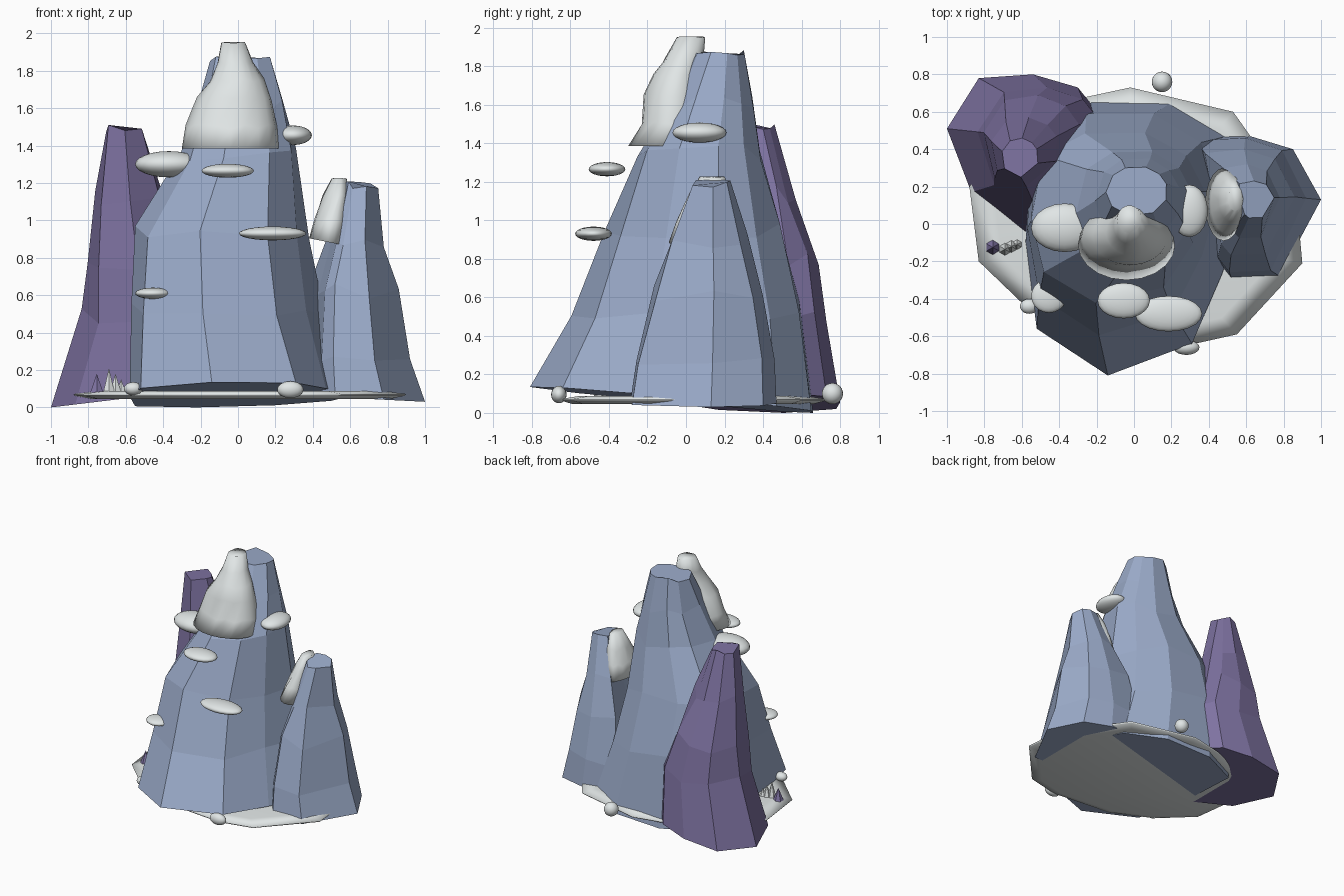
import bpy
import bmesh
import random
from math import cos, sin, tau, hypot

random.seed(4)
if "Cube" in bpy.data.objects:
    bpy.data.objects.remove(bpy.data.objects["Cube"], do_unlink=True)


def material(name, color):
    mat = bpy.data.materials.new(name)
    mat.use_nodes = True
    mat.diffuse_color = (*color, 1)
    mat.node_tree.nodes["Principled BSDF"].inputs["Base Color"].default_value = (*color, 1)
    return mat


blue = material("blue_rock", (0.33, 0.41, 0.59))
purple = material("purple_rock", (0.21, 0.17, 0.36))
snow = material("snow_white", (0.75, 0.79, 0.79))


def finish(bm, name, mat, smooth):
    bmesh.ops.recalc_face_normals(bm, faces=bm.faces)
    mesh = bpy.data.meshes.new(name)
    for face in bm.faces:
        face.smooth = smooth
    bm.to_mesh(mesh)
    bm.free()
    mesh.materials.append(mat)
    obj = bpy.data.objects.new(name, mesh)
    bpy.context.collection.objects.link(obj)
    return obj


def bounds(outline):
    xs, ys = zip(*outline)
    return min(xs), max(xs), min(ys), max(ys)


def loft(name, outline, levels, mat, tilt=(0, 0), rough=0, rounding=0, smooth=False):
    """Stack copies of the outline, each fitted to (z, x0, x1, y0, y1)."""
    bx0, bx1, by0, by1 = bounds(outline)
    bm = bmesh.new()
    rings = []
    last = len(levels) - 1
    for i, (z, x0, x1, y0, y1) in enumerate(levels):
        ring = []
        blend = min(1, rounding * i / last)
        for px, py in outline:
            u = 2 * (px - bx0) / (bx1 - bx0) - 1
            v = 2 * (py - by0) / (by1 - by0) - 1
            scale = 1 - blend + blend / hypot(u, v)
            x = (x0 + x1) / 2 + u * scale * (x1 - x0) / 2
            y = (y0 + y1) / 2 + v * scale * (y1 - y0) / 2
            h = z
            if i == 0:
                h += tilt[0] * x + tilt[1] * y
            else:
                h += random.uniform(-rough, rough) * (0.4 if i == last else 1)
            ring.append(bm.verts.new((x, y, h)))
        rings.append(ring)
    n = len(outline)
    for low, high in zip(rings, rings[1:]):
        for k in range(n):
            j = (k + 1) % n
            bm.faces.new((low[k], low[j], high[j], high[k]))
    bm.faces.new(rings[0][::-1])
    bm.faces.new(rings[-1])
    return finish(bm, name, mat, smooth)


def mountain(name, outline, base_z, levels, mat, tilt, rounding):
    loft(name, outline, [(base_z, *bounds(outline))] + levels, mat, tilt, 0.05, rounding)


# Rock peaks
mountain("main_peak",
         [(-.14, -.81), (.31, -.64), (.47, -.27), (.62, .15), (.5, .47),
          (.2, .65), (-.22, .66), (-.55, .5), (-.58, -.1), (-.52, -.56)],
         .065,
         [(.53, -.57, .47, -.6, .6), (.94, -.55, .39, -.43, .5),
          (1.35, -.31, .32, -.26, .4), (1.6, -.21, .25, -.1, .36),
          (1.87, -.15, .18, .04, .31)],
         blue, (.025, -.09), 1.2)

mountain("left_peak",
         [(1, .13), (.85, .4), (.62, .47), (.3, .47), (.42, .1),
          (.45, -.2), (.52, -.29), (.78, -.28)],
         .08,
         [(.28, .32, .92, -.26, .46), (.62, .36, .86, -.17, .4),
          (.9, .46, .78, -.08, .32), (1.19, .55, .75, .03, .23)],
         blue, (-.05, 0), .5)

mountain("right_peak",
         [(-1, .51), (-.83, .78), (-.54, .8), (-.3, .73), (-.18, .58),
          (-.3, .28), (-.57, -.06), (-.87, .17)],
         .12,
         [(.48, -.84, -.17, .03, .73), (.78, -.81, -.28, .1, .69),
          (1.13, -.77, -.4, .2, .57), (1.49, -.71, -.51, .25, .46)],
         purple, (.12, 0), 1)

# Thin snowy ground
ground = [(-.88, .2), (-.83, -.2), (-.58, -.44), (-.25, -.6), (.28, -.65), (.55, -.59),
          (.9, -.21), (.87, .12), (.53, .6), (-.02, .73), (-.3, .67), (-.65, .52)]
gx0, gx1, gy0, gy1 = bounds(ground)
loft("snow_ground", ground,
     [(z, gx0 * s, gx1 * s, gy0 * s, gy1 * s)
      for z, s in ((.045, .9), (.062, .99), (.072, 1), (.088, .85))],
     snow, smooth=True)

# Snow draped on the peaks
circle = [(cos(tau * k / 20), sin(tau * k / 20)) for k in range(20)]
loft("main_snow_cap", circle,
     [(1.385, -.3, .22, -.3, .08), (1.5, -.28, .21, -.23, .1),
      (1.65, -.22, .18, -.22, .09), (1.75, -.15, .14, -.17, .08),
      (1.84, -.11, .08, -.11, .09), (1.95, -.09, .04, -.05, .1)],
     snow, rough=.012, smooth=True)
loft("left_snow_cap", circle,
     [(.98, .38, .58, -.09, .3), (1.0, .41, .59, -.05, .28),
      (1.12, .45, .6, .01, .25), (1.22, .5, .58, .07, .2)],
     snow, tilt=(-.2, 0), rough=.02, smooth=True)

# Clouds and snowballs: centre, radii
puffs = {
    "cloud_right_high": ((-.37, -.02, 1.3), (.18, .13, .07)),
    "cloud_front_high": ((-.055, -.41, 1.265), (.14, .095, .037)),
    "cloud_front_low": ((.185, -.48, .93), (.18, .095, .037)),
    "cloud_left_high": ((.295, .07, 1.455), (.1, .14, .052)),
    "cloud_right_low": ((-.455, -.385, .61), (.095, .09, .03)),
    "snowball_back": ((.15, .76, .1), (.055, .055, .055)),
    "snowball_right": ((-.56, -.44, .1), (.05, .04, .035)),
    "snowball_front": ((.28, -.66, .095), (.07, .04, .045)),
}
for name, (centre, radii) in puffs.items():
    bm = bmesh.new()
    bmesh.ops.create_uvsphere(bm, u_segments=20, v_segments=12, radius=1)
    bmesh.ops.scale(bm, vec=radii, verts=bm.verts)
    bmesh.ops.translate(bm, vec=centre, verts=bm.verts)
    finish(bm, name, snow, True)

# Small crystals on the ground
for name, x, y, top, r, mat in (
        ("purple_crystal", -.755, -.125, .18, .04, purple),
        ("tall_crystal", -.69, -.135, .21, .035, snow),
        ("middle_crystal", -.655, -.12, .18, .035, snow),
        ("short_crystal", -.625, -.11, .15, .03, snow)):
    bm = bmesh.new()
    bmesh.ops.create_cone(bm, cap_ends=True, segments=6, radius1=r, radius2=0, depth=top - .08)
    bmesh.ops.translate(bm, vec=(x, y, (top + .08) / 2), verts=bm.verts)
    finish(bm, name, mat, False)
